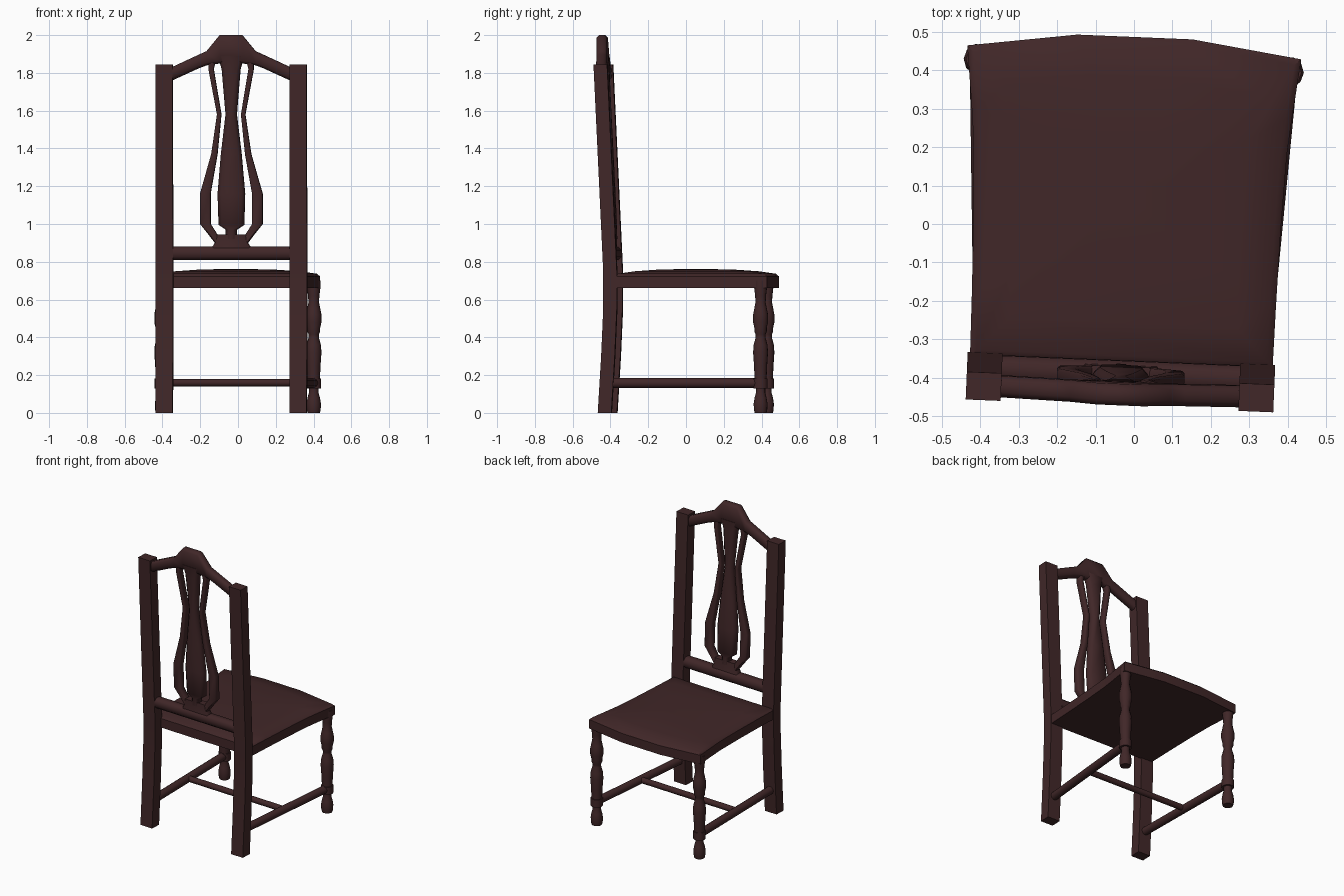
import bpy, bmesh, math
from mathutils import Matrix, Vector

if "Cube" in bpy.data.objects:
    bpy.data.objects.remove(bpy.data.objects["Cube"])

wood = bpy.data.materials.new("dark brown wood")
wood.diffuse_color = (0.052, 0.020, 0.021, 1)
wood.use_nodes = True
wood.node_tree.nodes["Principled BSDF"].inputs["Base Color"].default_value = wood.diffuse_color

# The whole chair is turned slightly about z
PLACE = Matrix.Translation((-0.018, 0, 0)) @ Matrix.Rotation(math.radians(-2.4), 4, 'Z')


def loft(name, rings, angle=40):
    """Skin a list of equal-length point rings and cap both ends."""
    bm = bmesh.new()
    vs = [[bm.verts.new(PLACE @ Vector(p)) for p in r] for r in rings]
    n = len(rings[0])
    for a, b in zip(vs, vs[1:]):
        for i in range(n):
            j = (i + 1) % n
            bm.faces.new((a[i], a[j], b[j], b[i]))
    bm.faces.new(vs[0])
    bm.faces.new(vs[-1])
    bmesh.ops.recalc_face_normals(bm, faces=bm.faces)
    me = bpy.data.meshes.new(name)
    bm.to_mesh(me)
    bm.free()
    me.materials.append(wood)
    ob = bpy.data.objects.new(name, me)
    bpy.context.collection.objects.link(ob)
    bpy.ops.object.select_all(action='DESELECT')
    ob.select_set(True)
    bpy.context.view_layer.objects.active = ob
    bpy.ops.object.shade_smooth_by_angle(angle=math.radians(angle))
    return ob


def octagon(a, b, c):
    """Rectangle of half sizes a, b with corners cut by c."""
    return [(a, b - c), (a - c, b), (c - a, b), (-a, b - c),
            (-a, c - b), (c - a, -b), (a - c, -b), (a, c - b)]


def rake(z):
    """Depth of the back's centre line at height z."""
    pts = [(0, -0.415), (0.3, -0.397), (0.55, -0.386), (0.75, -0.386), (2.0, -0.445)]
    for (z0, y0), (z1, y1) in zip(pts, pts[1:]):
        if z <= z1:
            return y0 + (y1 - y0) * (z - z0) / (z1 - z0)
    return pts[-1][1]


def bar(name, p0, p1, r, n=10):
    """Round bar between two points."""
    p0, p1 = Vector(p0), Vector(p1)
    q = (p1 - p0).to_track_quat('Z', 'Y')
    ring = [q @ Vector((r * math.cos(t), r * math.sin(t), 0))
            for t in (2 * math.pi * i / n for i in range(n))]
    return loft(name, [[p + v for v in ring] for p in (p0, p1)], 50)


def upright(name, levels, depth, cut=0.3):
    """Back piece from levels (z, x inner, x outer), following the rake."""
    rings = []
    for z, x0, x1 in levels:
        h = abs(x1 - x0) / 2
        c = min(h, depth) * cut
        rings.append([((x0 + x1) / 2 + u, rake(z) + v, z) for u, v in octagon(h, depth, c)])
    return loft(name, rings, 50)


def cross_piece(name, stations, depth, cut):
    """Back rail from stations (x, z low, z high), following the rake."""
    rings = []
    for x, lo, hi in stations:
        h = (hi - lo) / 2
        rings.append([(x, rake((lo + hi) / 2 + v) + u, (lo + hi) / 2 + v)
                      for u, v in octagon(depth, h, cut)])
    return loft(name, rings, 50)


# Turned front leg profile: radius, height
leg = [(0.033, 0), (0.037, 0.02), (0.038, 0.05), (0.033, 0.08), (0.026, 0.105), (0.026, 0.13),
       (0.039, 0.13), (0.039, 0.182), (0.033, 0.182), (0.036, 0.25), (0.041, 0.32), (0.038, 0.36),
       (0.027, 0.40), (0.027, 0.415), (0.034, 0.43), (0.034, 0.45), (0.041, 0.48), (0.041, 0.52),
       (0.035, 0.55), (0.028, 0.585), (0.030, 0.62), (0.035, 0.66), (0.035, 0.70)]

for s, side in ((-1, "left"), (1, "right")):
    # Raked back post
    loft(side + "_back_post",
         [[(s * 0.355 + u, rake(z) + v, z) for u, v in
           ((0.0455, 0.036), (-0.0455, 0.036), (-0.0455, -0.036), (0.0455, -0.036))]
          for z in (0, 0.15, 0.3, 0.43, 0.55, 0.75, 1.845)])
    # Front leg
    loft(side + "_front_leg",
         [[(s * 0.402 + r * math.cos(math.tau * i / 10), 0.412 + r * math.sin(math.tau * i / 10), z)
           for i in range(10)] for r, z in leg], 50)
    # Side stretcher
    bar(side + "_stretcher", (s * 0.355, -0.40, 0.158), (s * 0.40, 0.41, 0.158), 0.027)
    # Curved outer band of the splat
    upright(side + "_splat_band",
            [(z, s * a, s * b) for z, a, b in
             ((0.90, 0.05, 0.088), (0.945, 0.075, 0.122), (1.0, 0.11, 0.166), (1.16, 0.11, 0.166),
              (1.37, 0.073, 0.106), (1.58, 0.052, 0.075), (1.82, 0.092, 0.12),
              (1.87, 0.08, 0.12))], 0.022)

# Cross stretcher between the side stretchers
bar("cross_stretcher", (-0.375, 0.0, 0.16), (0.375, 0.0, 0.16), 0.02)

# Central vase of the splat, and its foot
upright("splat_vase",
        [(z, -h, h) for z, h in
         ((0.92, 0.03), (0.97, 0.03), (0.995, 0.068), (1.16, 0.073), (1.37, 0.055),
          (1.58, 0.030), (1.82, 0.05), (1.89, 0.07))], 0.03, 0.6)
upright("splat_foot", [(z, -h, h) for z, h in ((0.86, 0.10), (0.88, 0.10), (0.905, 0.085), (0.945, 0.08))],
        0.024)

# Lower back rail and shaped crest rail
cross_piece("lower_back_rail", [(-0.33, 0.81, 0.88), (0.33, 0.81, 0.88)], 0.035, 0.018)
half = [(0.06, 1.85, 2.0), (0.13, 1.84, 1.915), (0.17, 1.825, 1.897), (0.33, 1.752, 1.823)]
cross_piece("crest_rail", [(-x, a, b) for x, a, b in reversed(half)] + half, 0.028, 0.014)

# Seat with bowed front, flared sides and a domed top
edge = [(0.15, 0.487), (0.435, 0.447), (0.418, 0.3), (0.408, 0.2), (0.4, 0.0), (0.396, -0.2), (0.394, -0.36)]
outline = edge + [(-x, y) for x, y in reversed(edge)]
loft("seat", [[(x * k, (y - 0.05) * k + 0.05, z) for x, y in outline]
              for k, z in ((1, 0.66), (1, 0.722), (0.96, 0.737), (0.75, 0.75), (0.45, 0.759), (0.2, 0.761))])
